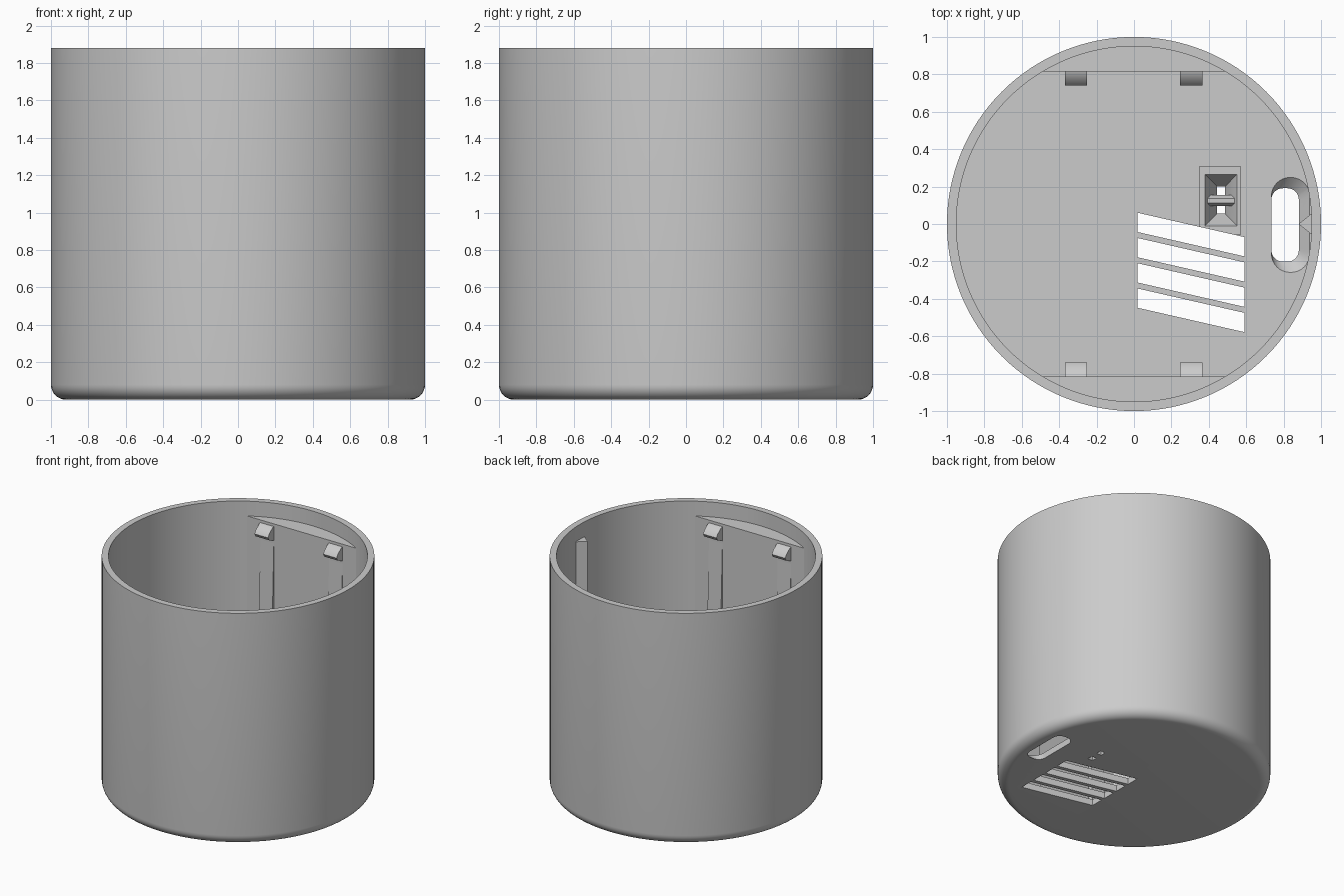
import bpy, bmesh, math

if "Cube" in bpy.data.objects:
    bpy.data.objects.remove(bpy.data.objects["Cube"])

grey = bpy.data.materials.new("plain grey")
grey.diffuse_color = (0.6, 0.6, 0.6, 1)
grey.use_nodes = True
grey.node_tree.nodes["Principled BSDF"].inputs["Base Color"].default_value = grey.diffuse_color

R, RI, H, FLOOR = 1.0, 0.95, 1.88, 0.05
LEDGE = 1.76          # top of the flats and the key rib
N = 128


def finish(bm, name):
    bmesh.ops.remove_doubles(bm, verts=bm.verts, dist=1e-5)
    bmesh.ops.recalc_face_normals(bm, faces=bm.faces)
    me = bpy.data.meshes.new(name)
    bm.to_mesh(me)
    bm.free()
    ob = bpy.data.objects.new(name, me)
    bpy.context.collection.objects.link(ob)
    me.materials.append(grey)
    return ob


def loft(name, lower, upper):
    """Closed solid between two matching 3D outlines."""
    bm = bmesh.new()
    a = [bm.verts.new(p) for p in lower]
    b = [bm.verts.new(p) for p in upper]
    bm.faces.new(a)
    bm.faces.new(b)
    for i in range(len(a)):
        j = (i + 1) % len(a)
        bm.faces.new((a[i], a[j], b[j], b[i]))
    return finish(bm, name)


def prism(name, pts, z0, z1):
    return loft(name, [(x, y, z0) for x, y in pts], [(x, y, z1) for x, y in pts])


def rect(x0, x1, y0, y1):
    return [(x0, y0), (x1, y0), (x1, y1), (x0, y1)]


def side_prism(name, yz, x0, x1):
    return loft(name, [(x0, y, z) for y, z in yz], [(x1, y, z) for y, z in yz])


def rounded(x0, x1, y0, y1, r, z, n=8):
    pts = []
    for k, (cx, cy) in enumerate([(x1 - r, y1 - r), (x0 + r, y1 - r),
                                  (x0 + r, y0 + r), (x1 - r, y0 + r)]):
        for i in range(n + 1):
            t = math.pi / 2 * (k + i / n)
            pts.append((cx + r * math.cos(t), cy + r * math.sin(t), z))
    return pts


def cut(target, cutter):
    m = target.modifiers.new("cut", 'BOOLEAN')
    m.operation, m.object, m.solver = 'DIFFERENCE', cutter, 'EXACT'
    bpy.context.view_layer.objects.active = target
    bpy.ops.object.modifier_apply(modifier=m.name)


# Cup: lathed wall with a rounded lower edge
f = 0.08
prof = [(0, 0)]
prof += [(R - f + f * math.sin(t), f - f * math.cos(t))
         for t in [math.pi / 2 * i / 8 for i in range(9)]]
prof += [(R, H), (RI, H), (RI, FLOOR), (0, FLOOR)]
bm = bmesh.new()
vs = [bm.verts.new((r, 0, z)) for r, z in prof]
es = [bm.edges.new(p) for p in zip(vs, vs[1:])]
bmesh.ops.spin(bm, geom=vs + es, axis=(0, 0, 1), cent=(0, 0, 0),
               angle=2 * math.pi, steps=N, use_merge=True)
cup = finish(bm, "cup")

# Cord holder block on the floor
holder = prism("cord_holder", rect(0.35, 0.57, -0.06, 0.31), FLOOR - 0.002, 0.17)

# Sloping vent slats
cutters = []
for i in range(4):
    y = 0.06 - 0.135 * i
    cutters.append(prism("vent_cutter", [(0.02, y - 0.103), (0.59, y - 0.233),
                                         (0.59, y - 0.13), (0.02, y)], -0.1, 0.4))
# Funnel in the holder and its narrow through hole
r0, r1 = rect(0.445, 0.487, 0.055, 0.2), rect(0.38, 0.55, -0.01, 0.265)
cutters.append(loft("funnel_cutter", [(x, y, 0.06) for x, y in r0],
                    [(x, y, 0.171) for x, y in r1]))
for y0, y1 in ((0.055, 0.1), (0.155, 0.2)):
    cutters.append(prism("hole_cutter", rect(0.445, 0.487, y0, y1), -0.1, 0.08))
# Flared oblong opening beside the wall
cutters.append(loft("opening_cutter", rounded(0.735, 0.88, -0.2, 0.19, 0.06, -0.001),
                    rounded(0.735, 0.94, -0.26, 0.25, 0.1, FLOOR + 0.001)))
for c in cutters:
    cut(cup, c)
    if not c.name.startswith("opening"):
        cut(holder, c)
for c in cutters:
    bpy.data.objects.remove(c, do_unlink=True)

# Ridged tie bar across the funnel
side_prism("tie_bar", [(0.095, 0.04), (0.155, 0.04), (0.155, 0.12),
                       (0.137, 0.15), (0.113, 0.15), (0.095, 0.12)], 0.39, 0.54)

# Flats, clip bumps and tapered ribs on front and back
CH = 0.815
a0 = math.acos(CH / 0.955)
for s, side in ((1, "back"), (-1, "front")):
    arc = [(0.955 * math.sin(t), s * 0.955 * math.cos(t))
           for t in [a0 * (2 * i / 24 - 1) for i in range(25)]]
    prism(side + "_flat", arc, FLOOR - 0.002, LEDGE)
    for x in (-0.31, 0.305):
        bump = [(CH + 0.01, 1.74), (0.80, 1.735), (0.755, 1.70),
                (0.74, 1.675), (0.755, 1.65), (CH + 0.01, 1.62)]
        side_prism(side + "_clip", [(s * y, z) for y, z in bump], x - 0.06, x + 0.06)
        rib = [(CH + 0.01, 1.6), (CH, 1.6), (0.765, FLOOR), (CH + 0.01, FLOOR)]
        side_prism(side + "_rib", [(s * y, z) for y, z in rib], x - 0.06, x + 0.06)

# Pointed key rib on the right wall
prism("key_rib", [(0.88, 0), (0.955, -0.06), (0.955, 0.06)], FLOOR, LEDGE)

# Smooth round surfaces, keep edges sharp
bpy.ops.object.select_all(action='DESELECT')
for ob in bpy.data.objects:
    ob.select_set(True)
bpy.context.view_layer.objects.active = cup
bpy.ops.object.shade_smooth_by_angle(angle=math.radians(30))
